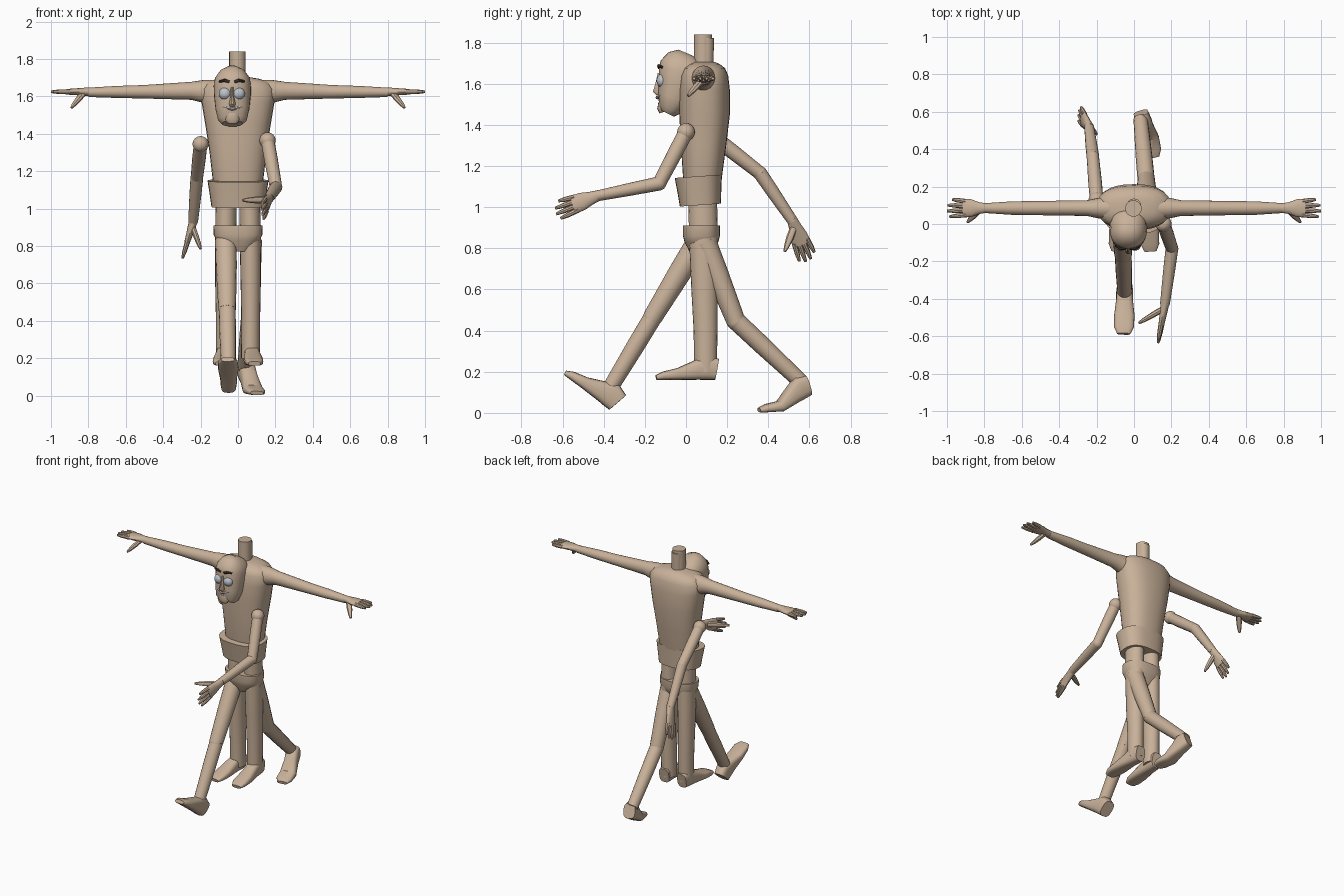
import bpy, math
from mathutils import Vector as V


def material(name, c):
    m = bpy.data.materials.new(name)
    m.diffuse_color = (*c, 1)
    return m


SKIN = material("tan", (0.58, 0.44, 0.32))
EYE = material("eye_grey", (0.5, 0.55, 0.6))
DARK = material("dark_brown", (0.06, 0.04, 0.03))
TEETH = material("teeth", (0.7, 0.7, 0.68))


def smooth(ob, mat, angle=40):
    ob.data.materials.append(mat)
    bpy.ops.object.select_all(action='DESELECT')
    ob.select_set(True)
    bpy.context.view_layer.objects.active = ob
    bpy.ops.object.shade_smooth_by_angle(angle=math.radians(angle))
    return ob


def spow(c, e):
    return math.copysign(abs(c) ** e, c)


def loft(name, sections, ref=(0, 1, 0), power=2, segs=20, mat=SKIN):
    """Skin (x, y, z, half width, half depth) sections; ref is the depth axis."""
    pts = [V(s[:3]) for s in sections]
    verts, n = [], len(pts)
    for i, s in enumerate(sections):
        t = (pts[min(i + 1, n - 1)] - pts[max(i - 1, 0)]).normalized()
        u = V(ref).cross(t).normalized()
        v = t.cross(u)
        for k in range(segs):
            a = 2 * math.pi * k / segs
            verts.append(pts[i] + u * s[3] * spow(math.cos(a), 2 / power)
                         + v * s[4] * spow(math.sin(a), 2 / power))
    faces = [(i * segs + k, i * segs + (k + 1) % segs, (i + 1) * segs + (k + 1) % segs, (i + 1) * segs + k)
             for i in range(n - 1) for k in range(segs)]
    faces += [tuple(reversed(range(segs))), tuple(range((n - 1) * segs, n * segs))]
    me = bpy.data.meshes.new(name)
    me.from_pydata(verts, [], faces)
    ob = bpy.data.objects.new(name, me)
    bpy.context.collection.objects.link(ob)
    return smooth(ob, mat)


def ball(name, loc, scale, mat=SKIN):
    bpy.ops.mesh.primitive_uv_sphere_add(segments=20, ring_count=12, radius=1, location=loc)
    ob = bpy.context.object
    ob.name, ob.scale = name, scale
    return smooth(ob, mat)


def limb(name, a, b, ra, rb, ref=(1, 0, 0)):
    a, b = V(a), V(b)
    m, rm = a.lerp(b, 0.4), (ra + rb) / 2 * 1.06
    return loft(name, [(*a, ra, ra), (*m, rm, rm), (*b, rb, rb)], ref, segs=16)


def hand(name, wrist, tip, spread, thumb, width=0.1):
    """Flat palm, four fingers fanned along spread, and a thumb."""
    w, t = V(wrist), V(tip)
    d = t - w
    s = (V(spread) - d * V(spread).dot(d) / d.length_squared).normalized()
    flat = s.cross(d).normalized()
    p = lambda f: w + d * f
    loft(name + "_palm", [(*p(-0.08), .024, .024), (*p(0.15), .032, .021), (*p(0.35), width * .43, .018),
                          (*p(0.58), width * .46, .015)], flat, segs=16)
    for i in range(4):
        k = (i - 1.5) * width
        a, b = p(0.5) + s * k * .22, p((0.94, 1, 0.98, 0.86)[i]) + s * k * .28
        loft(f"{name}_finger_{i + 1}", [(*a, .013, .014), (*a.lerp(b, .6), .012, .012), (*b, .007, .007)],
             flat, segs=8)
    a, b = p(0.1), V(thumb)
    loft(name + "_thumb", [(*a, .018, .016), (*a.lerp(b, .5), .018, .015), (*a.lerp(b, .8), .013, .012),
                           (*b, .007, .007)], flat, segs=8)


def foot(name, heel, balls, toe, h=0.1, w=0.05):
    """Shoe with a sole running heel - ball - toe."""
    heel, balls, toe = V(heel), V(balls), V(toe)
    d = (balls - heel).normalized()
    up = (V((0, 0, 1)) - d * d.z).normalized()
    rows = [(heel, .8, .9), (heel.lerp(balls, .25), .9, 1.05), (heel.lerp(balls, .5), .9, .85),
            (balls, 1.1, .5), (balls.lerp(toe, .65), 1.05, .36), (toe, .7, .2)]
    loft(name, [(*(p + up * h * f / 2), w * k, h * f / 2) for p, k, f in rows], up, power=3)


# ---- standing body with outstretched arms ----
loft("torso", [(0, .08, 1.02, .10, .075), (0, .08, 1.15, .135, .095), (0, .085, 1.3, .152, .11),
               (0, .09, 1.45, .175, .123), (0, .09, 1.57, .195, .123), (0, .09, 1.64, .2, .115),
               (0, .09, 1.675, .17, .10), (0, .09, 1.695, .11, .075), (0, .09, 1.705, .05, .05)], power=2.4, segs=28)
loft("neck", [(-.003, .083, 1.68, .044, .044), (-.003, .083, 1.84, .044, .044)])
loft("neck_inner", [(0, .095, 1.66, .038, .038), (0, .098, 1.822, .038, .038)])
for s, side in ((1, "left"), (-1, "right")):
    loft("wide_arm_" + side, [(s * .12, .085, 1.62, .065, .07), (s * .19, .085, 1.628, .055, .06),
                              (s * .25, .085, 1.63, .042, .048), (s * .5, .085, 1.625, .038, .036),
                              (s * .65, .085, 1.624, .036, .032), (s * .8, .085, 1.622, .026, .025)], (0, 0, 1))
    hand("wide_hand_" + side, (s * .8, .085, 1.625), (s, .085, 1.625), (0, 1, 0), (s * .89, .01, 1.54), .11)
    loft("straight_leg_" + side, [(s * .067, .095, .2, .05, .055), (s * .068, .095, .4, .05, .058),
                                  (s * .068, .09, .6, .054, .064), (s * .066, .085, .85, .057, .07),
                                  (s * .062, .08, 1.08, .056, .07)])
    foot("straight_foot_" + side, (s * .07, .15, .16), (s * .082, -.04, .16), (s * .088, -.145, .16), .115, .047)

# ---- striding figure: waist and hip rings ----
loft("waist", [(0, .07, 1.01, .142, .10), (0, .065, 1.08, .152, .107), (0, .06, 1.15, .163, .115)],
     (0, 1, .1), power=2.6, segs=28)
loft("hips", [(0, .075, .77, .06, .05), (0, .075, .83, .115, .082), (0, .075, .86, .13, .09),
              (0, .075, .91, .132, .09)], power=2.6, segs=28)

# striding legs
limb("front_thigh", (-.065, .06, .83), (-.058, -.165, .46), .058, .047)
ball("front_knee", (-.058, -.165, .46), (.046, .046, .046))
limb("front_shin", (-.058, -.155, .475), (-.05, -.375, .11), .045, .038)
foot("front_foot", (-.05, -.365, .008), (-.052, -.51, .122), (-.055, -.595, .185), .12, .05)
limb("back_thigh", (.07, .09, .83), (.065, .245, .44), .058, .046)
ball("back_knee", (.065, .245, .445), (.046, .046, .046))
limb("back_shin", (.065, .235, .455), (.035, .56, .15), .046, .038)
foot("back_foot", (.03, .615, .09), (.075, .47, .008), (.1, .36, .004), .11, .05)

# striding arms
for name, sh, el, wr, tip, thumb in (
        ("front", (.158, .0, 1.365), (.203, -.13, 1.115), (.165, -.43, 1.055), (.13, -.635, .98), (.025, -.53, 1.045)),
        ("back", (-.2, .13, 1.345), (-.22, .36, 1.165), (-.24, .52, .93), (-.295, .595, .74), (-.2, .48, .785))):
    ball(name + "_shoulder", sh, (.043, .043, .043))
    limb(name + "_upper_arm", sh, el, .036, .033)
    ball(name + "_elbow", el, (.034, .034, .034))
    limb(name + "_forearm", el, wr, .034, .026)
    hand(name + "_hand", wr, tip, (0, 1, 0) if name == "back" else (0, .3, 1), thumb)

# ---- head ----
loft("head", [(-.03, -.09, 1.455, .055, .035), (-.03, -.08, 1.475, .077, .055), (-.03, -.06, 1.53, .09, .08),
              (-.03, -.035, 1.6, .098, .1), (-.03, -.022, 1.66, .1, .112), (-.03, -.018, 1.70, .092, .105),
              (-.03, -.012, 1.735, .065, .075), (-.03, -.005, 1.752, .03, .035)], power=2.3, segs=28)
loft("nose", [(-.03, -.137, 1.545, .012, .008), (-.03, -.14, 1.56, .018, .022), (-.031, -.135, 1.6, .009, .014),
              (-.031, -.128, 1.65, .008, .01)], segs=10)
for s, side in ((1, "left"), (-1, "right")):
    x = -.033 + s * .037
    ball("eye_" + side, (x, -.115, 1.615), (.033, .028, .033), EYE)
    loft("brow_" + side, [(x - s * .025, -.132, 1.677, .006, .007), (x, -.133, 1.686, .008, .009),
                          (x + s * .03, -.115, 1.68, .006, .006)], (0, 0, 1), segs=8, mat=DARK)
loft("teeth", [(-.08, -.118, 1.545, .008, .005), (-.03, -.14, 1.533, .008, .009), (.02, -.118, 1.545, .008, .005)],
     (0, 0, 1), segs=8, mat=TEETH)
loft("chin", [(-.03, -.115, 1.46, .03, .015), (-.03, -.122, 1.48, .038, .018), (-.03, -.12, 1.51, .03, .014)], segs=12)
